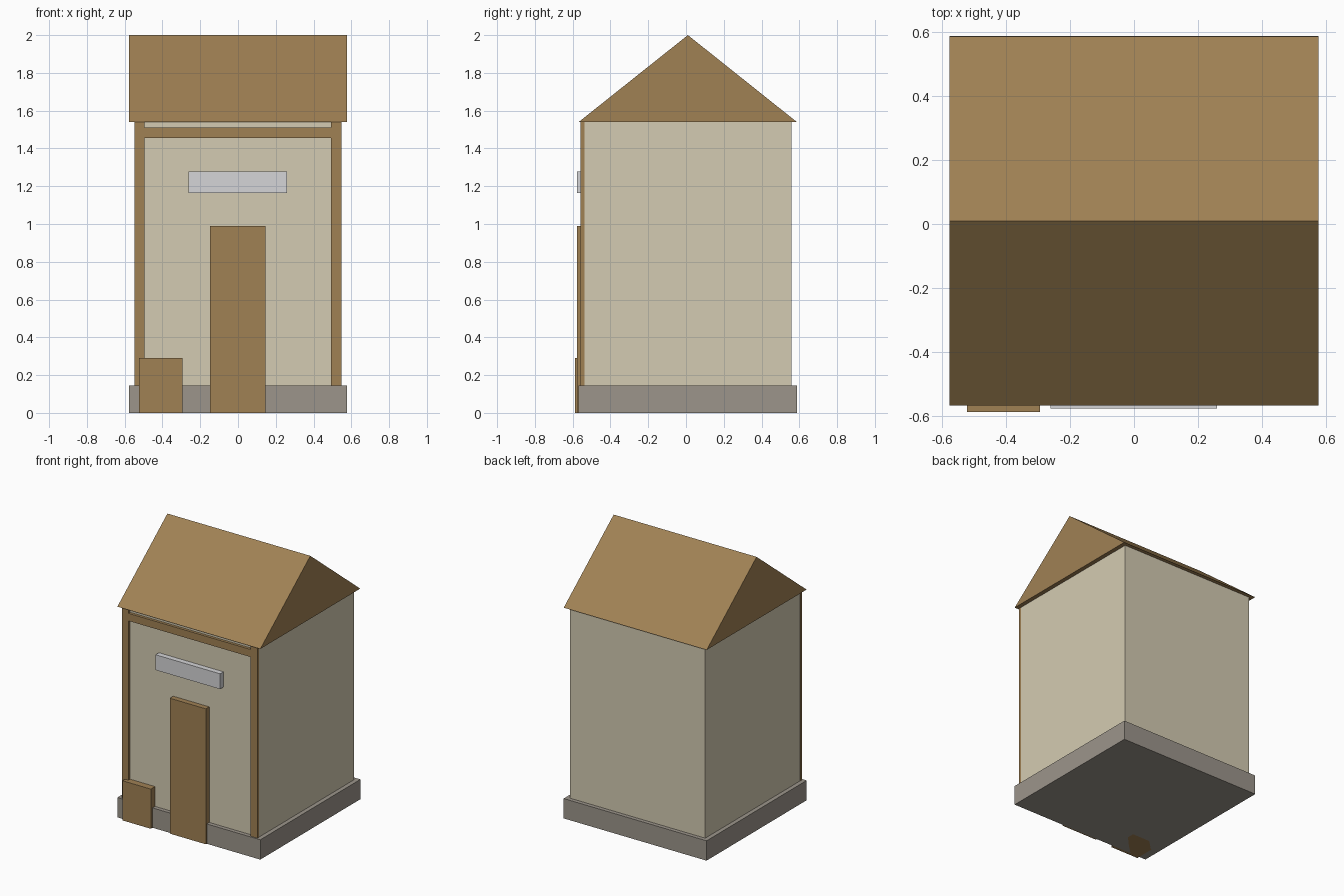
import bpy

if "Cube" in bpy.data.objects:
    bpy.data.objects.remove(bpy.data.objects["Cube"])


def material(name, rgb):
    """Flat colour from 0-255 sRGB, stored as linear."""
    lin = [((c / 255 + 0.055) / 1.055) ** 2.4 for c in rgb]
    m = bpy.data.materials.new(name)
    m.diffuse_color = (*lin, 1)
    m.use_nodes = True
    m.node_tree.nodes["Principled BSDF"].inputs["Base Color"].default_value = m.diffuse_color
    return m


wood = material("brown wood", (160, 129, 84))
plaster = material("cream plaster", (212, 203, 178))
stone = material("grey stone", (156, 149, 139))
pale = material("pale grey", (213, 213, 215))


def mesh_object(name, verts, faces, mat):
    me = bpy.data.meshes.new(name)
    me.from_pydata(verts, [], faces)
    me.materials.append(mat)
    ob = bpy.data.objects.new(name, me)
    bpy.context.collection.objects.link(ob)
    return ob


def box(name, x, y, z, mat):
    """Box from (min, max) ranges on each axis."""
    verts = [(a, b, c) for a in x for b in y for c in z]
    faces = [(0, 1, 3, 2), (4, 6, 7, 5), (0, 4, 5, 1),
             (2, 3, 7, 6), (0, 2, 6, 4), (1, 5, 7, 3)]
    return mesh_object(name, verts, faces, mat)


EAVE, PLINTH = 1.54, 0.145

# Plinth and walls
box("stone_base", (-0.578, 0.578), (-0.568, 0.588), (0, PLINTH), stone)
box("walls", (-0.547, 0.547), (-0.539, 0.559), (0.002, EAVE), plaster)

# Gable roof: triangular profile along x
profile = [(-0.568, EAVE), (0.587, EAVE), (0.01, 2.0)]
roof_verts = [(x, y, z) for x in (-0.578, 0.578) for y, z in profile]
mesh_object("roof", roof_verts,
            [(0, 2, 1), (3, 4, 5), (0, 1, 4, 3), (1, 2, 5, 4), (2, 0, 3, 5)], wood)

# Front timber frame
for side, x in (("left", (-0.548, -0.495)), ("right", (0.493, 0.548))):
    box(side + "_post", x, (-0.559, -0.538), (PLINTH, EAVE), wood)
box("cross_beam", (-0.495, 0.493), (-0.559, -0.538), (1.455, 1.51), wood)

# Door, sign board and crate
box("door", (-0.147, 0.145), (-0.578, -0.538), (0, 0.99), wood)
box("sign_board", (-0.262, 0.26), (-0.578, -0.538), (1.165, 1.277), pale)
box("crate", (-0.523, -0.294), (-0.588, -0.36), (0, 0.29), wood)
